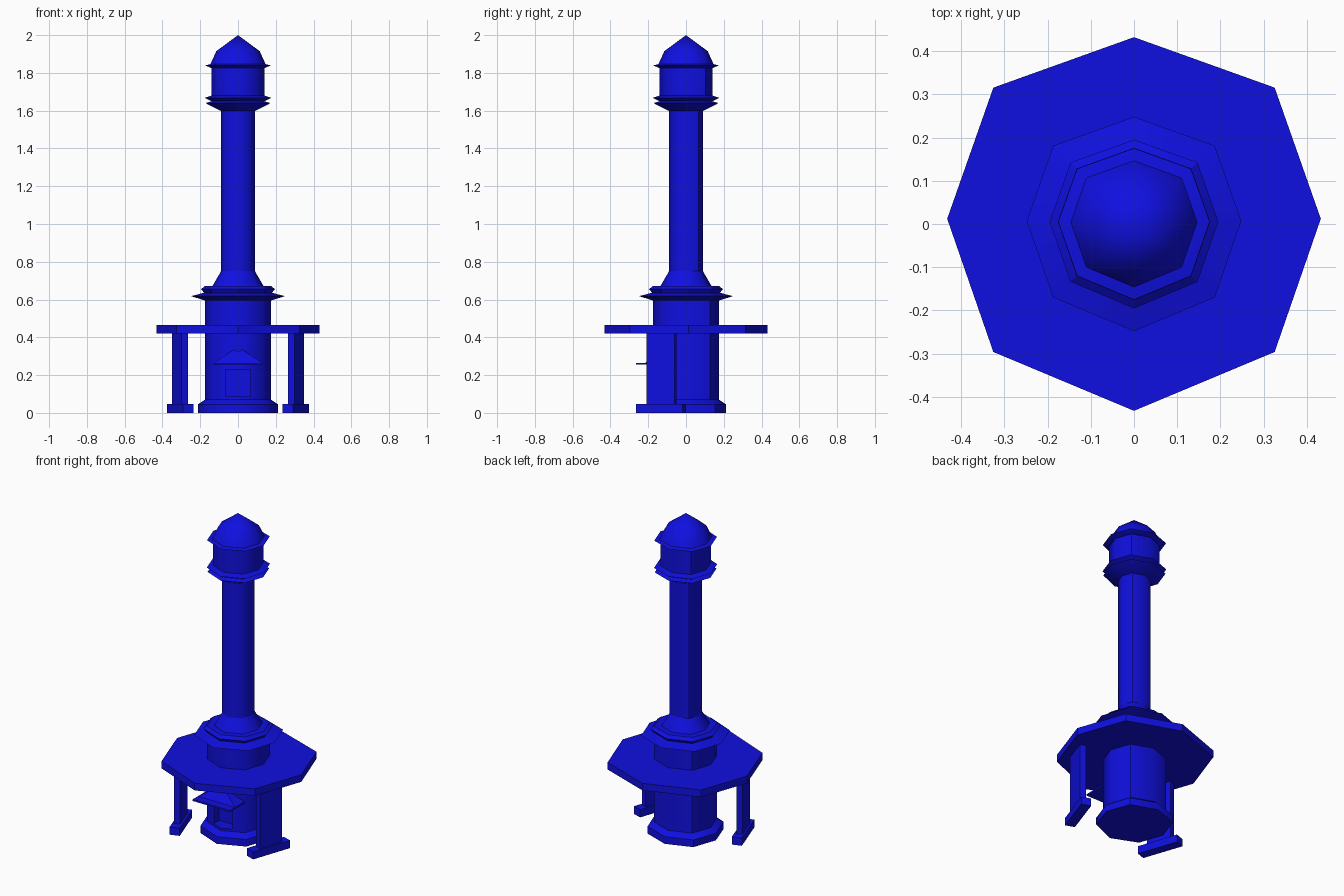
import bpy, bmesh, math
from mathutils import Matrix, Vector

if "Cube" in bpy.data.objects:
    bpy.data.objects.remove(bpy.data.objects["Cube"])

blue = bpy.data.materials.new("blue_paint")
blue.diffuse_color = (0.005, 0.005, 0.75, 1)
blue.use_nodes = True
blue.node_tree.nodes["Principled BSDF"].inputs["Base Color"].default_value = blue.diffuse_color

# Slightly uneven octagon shared by every tower ring
OCT = [(0, -1), (.753, -.685), (1, .028), (.753, .73),
       (0, 1), (-.753, .73), (-1, .028), (-.753, -.685)]


def finish(name, bm, smooth=0):
    bmesh.ops.recalc_face_normals(bm, faces=bm.faces[:])
    me = bpy.data.meshes.new(name)
    bm.to_mesh(me)
    bm.free()
    me.materials.append(blue)
    if smooth:
        me.polygons.foreach_set("use_smooth", [True] * len(me.polygons))
        me.set_sharp_from_angle(angle=math.radians(smooth))
    ob = bpy.data.objects.new(name, me)
    bpy.context.collection.objects.link(ob)
    return ob


def stack(name, profile, smooth=50):
    """Closed octagonal solid from (radius, z) pairs; radius 0 makes a point."""
    bm = bmesh.new()
    rings = []
    for r, z in profile:
        if r == 0:
            rings.append([bm.verts.new((0, 0, z))] * 8)
        else:
            rings.append([bm.verts.new((r * x, r * y, z)) for x, y in OCT])
    for a, b in zip(rings, rings[1:]):
        for i in range(8):
            j = (i + 1) % 8
            quad = list(dict.fromkeys((a[i], a[j], b[j], b[i])))
            bm.faces.new(quad)
    for ring in (rings[0], rings[-1]):
        if ring[0] is not ring[1]:
            bm.faces.new(ring)
    return finish(name, bm, smooth)


def box(name, centre, size, angle=0):
    bm = bmesh.new()
    m = (Matrix.Translation(Vector(centre)) @ Matrix.Rotation(angle, 4, 'Z')
         @ Matrix.Diagonal((*size, 1)))
    bmesh.ops.create_cube(bm, size=1, matrix=m)
    return finish(name, bm)


# Tower
body = stack("lower_body", [(.212, 0), (.212, .045), (.175, .07), (.175, .6)])
stack("lower_cornice", [(.175, .595), (.248, .618), (.18, .636),
                        (.195, .655), (.175, .672)], 30)
stack("column_foot", [(.135, .672), (.09, .75)])
stack("column", [(.09, .75), (.09, 1.6)])
stack("gallery", [(.09, 1.598), (.172, 1.64), (.14, 1.65),
                  (.176, 1.668), (.14, 1.68)], 30)
stack("lantern_room", [(.14, 1.675), (.14, 1.83)])
stack("lantern_eave", [(.14, 1.825), (.175, 1.84), (.146, 1.846)], 30)
stack("dome", [(.146, 1.846), (.115, 1.915), (0, 2)])

# Wide canopy
stack("canopy", [(.432, .42), (.432, .465)], 30)

# Doorway niche cut into the lower body
cutter = box("doorway_cutter", (0, -.2, .158), (.13, .21, .145))
cutter.hide_render = True
mod = body.modifiers.new("doorway", 'BOOLEAN')
mod.operation = 'DIFFERENCE'
mod.solver = 'EXACT'
mod.object = cutter
bpy.context.view_layer.objects.active = body
bpy.ops.object.modifier_apply(modifier=mod.name)
bpy.data.objects.remove(cutter)

# Porch over the doorway: thin slab and hipped roof
box("porch_slab", (0, -.185, .26), (.26, .16, .01))
bm = bmesh.new()
base = [bm.verts.new(p) for p in ((-.13, -.215, .264), (.13, -.215, .264),
                                  (.13, -.1, .264), (-.13, -.1, .264))]
apex = bm.verts.new((0, -.155, .35))
bm.faces.new(base)
for i in range(4):
    bm.faces.new((base[i], base[(i + 1) % 4], apex))
finish("porch_roof", bm)

# Slab posts with plinths, parallel to the canopy's side edges
for side, label in ((-1, "left"), (1, "right")):
    tilt = -side * math.radians(19)
    box(label + "_post", (side * .307, -.13, .234), (.037, .157, .375), tilt)
    box(label + "_post_plinth", (side * .305, -.132, .024), (.06, .26, .048), tilt)
